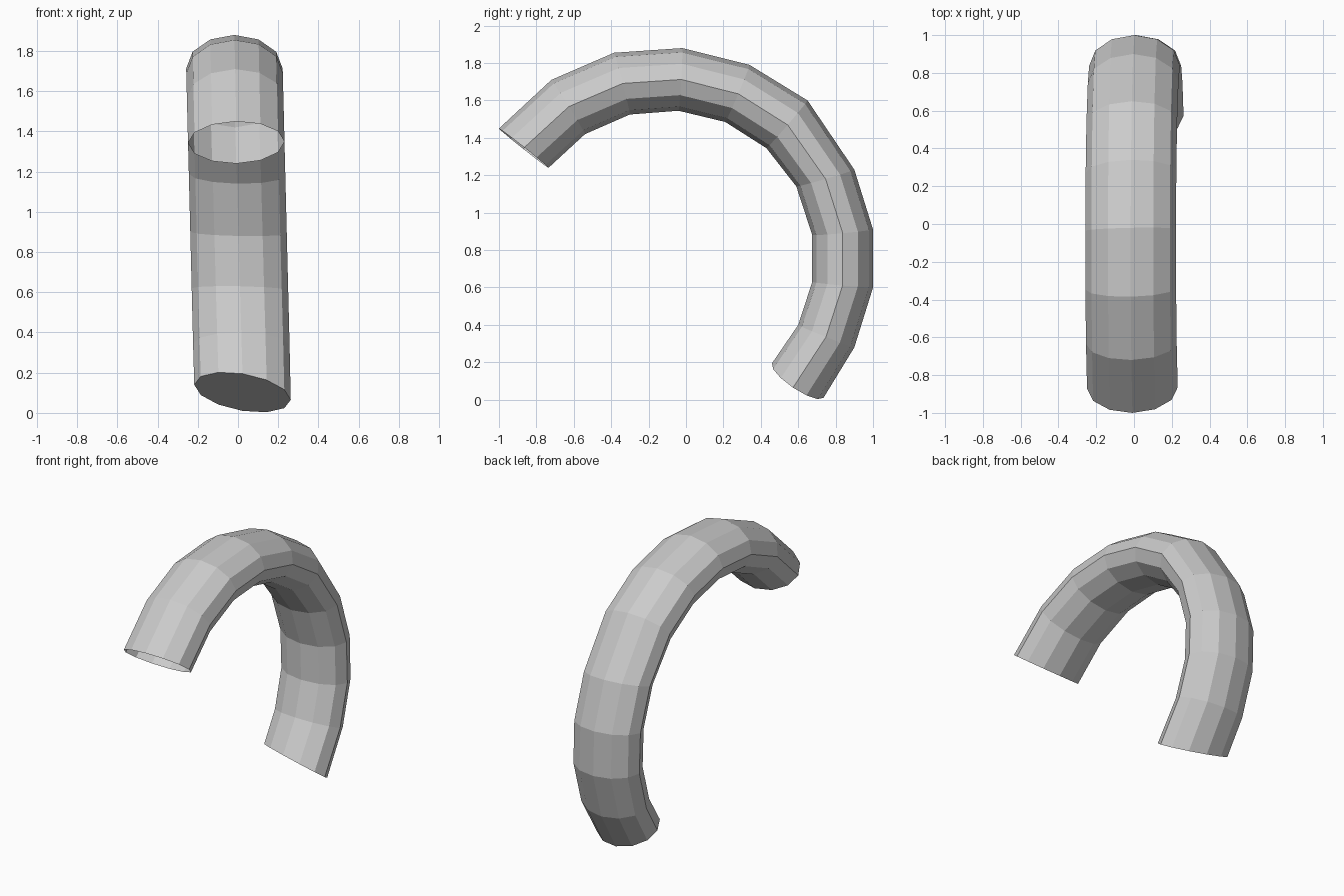
import bpy
import bmesh
import math
from mathutils import Vector

SIDES = 12
HALF_WIDTH = 0.24

# Outer and inner rails of the bend (y, z), from the open end to the closed end
OUTER = [(-1.0, 1.45), (-0.72, 1.71), (-0.385, 1.855), (-0.02, 1.88),
         (0.34, 1.79), (0.65, 1.6), (0.9, 1.23), (1.0, 0.91),
         (1.0, 0.6), (0.9, 0.28), (0.735, 0.01)]
INNER = [(-0.735, 1.24), (-0.54, 1.42), (-0.3, 1.525), (-0.04, 1.545),
         (0.21, 1.485), (0.43, 1.345), (0.59, 1.14), (0.675, 0.88),
         (0.675, 0.63), (0.6, 0.4), (0.46, 0.195)]


def make_material(name, color):
    mat = bpy.data.materials.new(name)
    mat.use_nodes = True
    mat.diffuse_color = color
    mat.node_tree.nodes["Principled BSDF"].inputs["Base Color"].default_value = color
    return mat


def add_ring(bm, outer, inner, shift, skew):
    """One oval ring between the rails; skew turns its plane sideways."""
    outer, inner = Vector((shift, *outer)), Vector((shift, *inner))
    center, radial = (outer + inner) / 2, (outer - inner) / 2
    along = radial.normalized().cross(Vector((1, 0, 0)))
    side = (Vector((1, 0, 0)) - skew * along) * HALF_WIDTH
    angles = [math.tau * i / SIDES for i in range(SIDES)]
    return [bm.verts.new(center + radial * math.cos(a) + side * math.sin(a))
            for a in angles]


default = bpy.data.objects.get("Cube")
if default:
    bpy.data.objects.remove(default, do_unlink=True)

# Bent tube, leaning slightly sideways as it descends
bm = bmesh.new()
rings = []
last = len(OUTER) - 1
for i, (outer, inner) in enumerate(zip(OUTER, INNER)):
    height = (outer[1] + inner[1]) / 2
    shift = 0.025 - 0.025 * height
    skew = -0.19 if i == last else -0.02
    rings.append(add_ring(bm, outer, inner, shift, skew))

for a, b in zip(rings, rings[1:]):
    for i in range(SIDES):
        j = (i + 1) % SIDES
        bm.faces.new((a[i], a[j], b[j], b[i]))

# Closed lower end; the upper end stays open
bm.faces.new(rings[-1])
bmesh.ops.recalc_face_normals(bm, faces=bm.faces)

mesh = bpy.data.meshes.new("bent_tube")
bm.to_mesh(mesh)
bm.free()
mesh.materials.append(make_material("light_grey", (0.6, 0.6, 0.6, 1)))
tube = bpy.data.objects.new("bent_tube", mesh)
bpy.context.collection.objects.link(tube)
